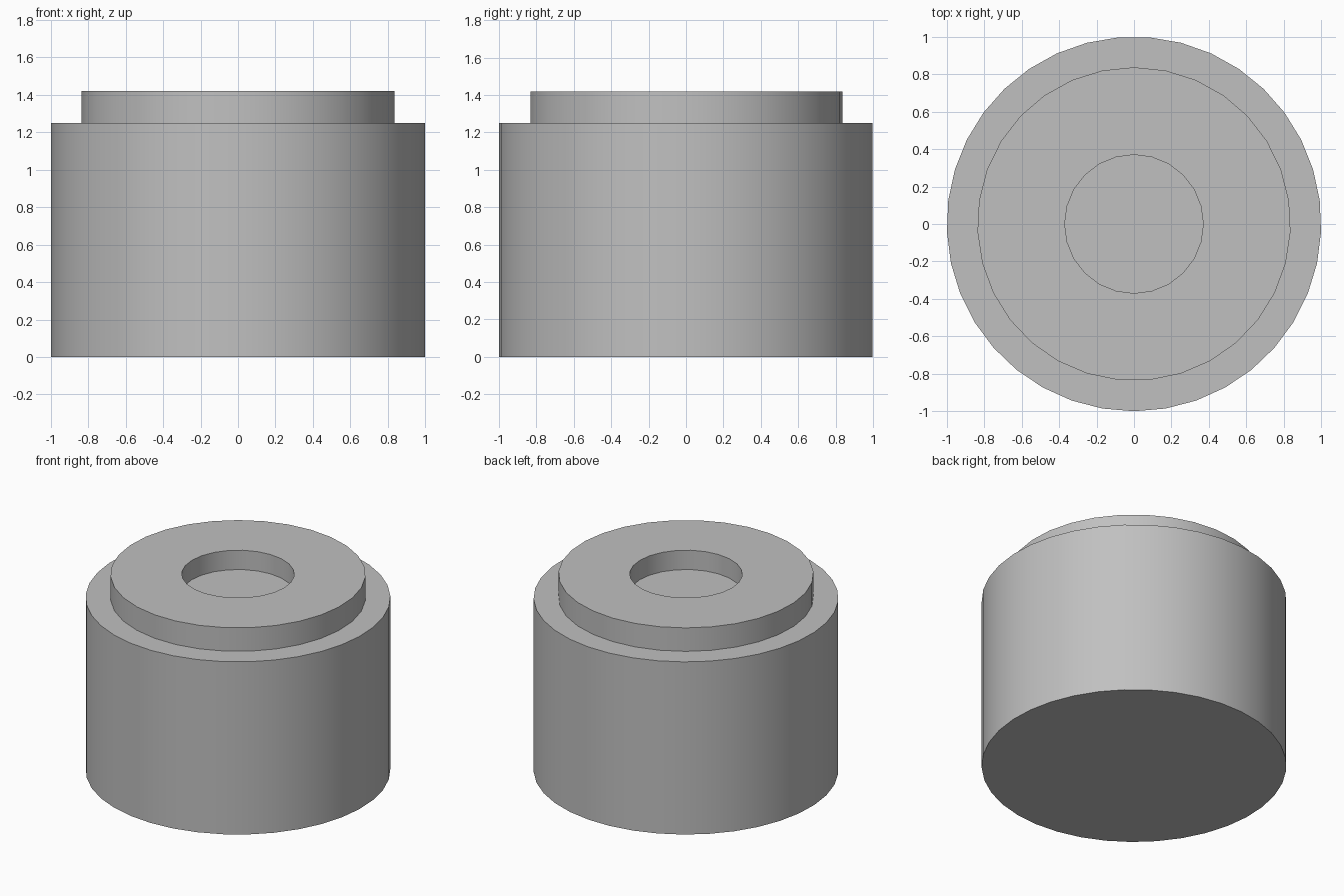
import bpy
import math

cube = bpy.data.objects.get("Cube")
if cube:
    bpy.data.objects.remove(cube, do_unlink=True)

# Single plain grey
GREY = (0.53, 0.53, 0.53, 1.0)
grey = bpy.data.materials.new("plain grey")
grey.use_nodes = True
grey.diffuse_color = GREY
grey.node_tree.nodes["Principled BSDF"].inputs["Base Color"].default_value = GREY


def cylinder(name, radius, bottom, top, sides, first_corner):
    """Upright cylinder whose first corner points along first_corner degrees."""
    bpy.ops.mesh.primitive_cylinder_add(
        vertices=sides, radius=radius, depth=top - bottom,
        location=(0, 0, (bottom + top) / 2),
        rotation=(0, 0, math.radians(first_corner - 90)))
    obj = bpy.context.object
    obj.name = name
    obj.data.materials.append(grey)
    return obj


def smooth(obj):
    bpy.ops.object.select_all(action="DESELECT")
    obj.select_set(True)
    bpy.context.view_layer.objects.active = obj
    bpy.ops.object.shade_smooth_by_angle(angle=math.radians(30))


STEP, TOP, FLOOR = 1.25, 1.42, 1.28

# Main drum and the narrower collar on top of it
drum = cylinder("drum", 1.0, 0, STEP, 37, -90)
collar = cylinder("collar", 0.837, STEP, TOP, 31, 90)

# Blind round recess in the middle of the collar
cutter = cylinder("recess_cutter", 0.37, FLOOR, TOP + 0.2, 24, 90)
cutter.hide_render = True
recess = collar.modifiers.new("recess", "BOOLEAN")
recess.operation = "DIFFERENCE"
recess.solver = "EXACT"
recess.object = cutter
bpy.context.view_layer.objects.active = collar
bpy.ops.object.modifier_apply(modifier=recess.name)
bpy.data.objects.remove(cutter, do_unlink=True)

for part in (drum, collar):
    smooth(part)
